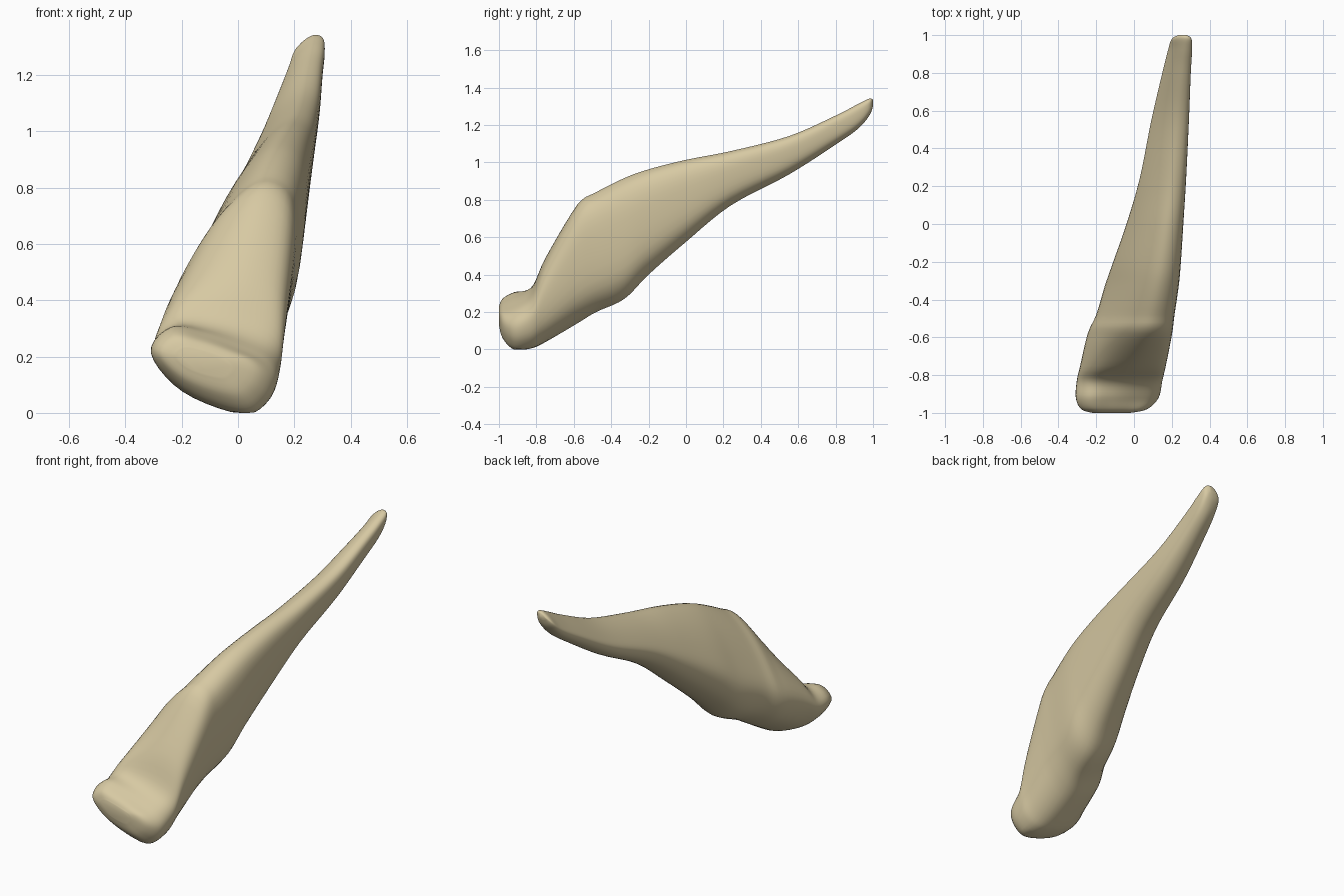
import bpy, bmesh

if "Cube" in bpy.data.objects:
    bpy.data.objects.remove(bpy.data.objects["Cube"])

# Cross-section outlines in a unit box (x, z), starting at the lower keel
BODY = [(.54, 0), (.88, .19), (1, .65), (.95, .92), (.71, 1), (.42, .86), (.15, .6), (0, .34), (.14, .11)]
SLAB = [(.74, 0), (.93, .13), (1, .39), (.92, .61), (.7, .77), (.43, .92), (.16, 1), (0, .71), (.27, .26)]

# Stations along the length: y, x min, x max, z min, z max, slab amount
STATIONS = [
    (-1.0, -.22, -.02, .13, .23, 1),
    (-.98, -.28, .07, .06, .27, 1),
    (-.92, -.308, .13, .0, .308, .95),
    (-.83, -.303, .15, .005, .36, .7),
    (-.75, -.285, .168, .04, .53, .35),
    (-.58, -.245, .2, .14, .775, 0),
    (-.48, -.2, .213, .2, .84, 0),
    (-.33, -.155, .235, .27, .915, 0),
    (-.2, -.11, .247, .4, .962, 0),
    (0, -.04, .26, .575, 1.013, 0),
    (.24, .03, .275, .77, 1.06, 0),
    (.55, .092, .29, .935, 1.14, 0),
    (.8, .15, .3, 1.095, 1.25, 0),
    (.92, .18, .307, 1.18, 1.312, 0),
    (.98, .2, .304, 1.25, 1.341, 0),
    (1.0, .235, .28, 1.3, 1.335, 0),
]


def spline(p0, p1, p2, p3, t):
    """Catmull-Rom blend of four tuples."""
    return tuple(.5 * (2*b + (c-a)*t + (2*a-5*b+4*c-d)*t*t + (3*b-a-3*c+d)*t**3)
                 for a, b, c, d in zip(p0, p1, p2, p3))


def round_outline(pts, steps=5):
    n = len(pts)
    return [spline(pts[i-1], pts[i], pts[(i+1) % n], pts[(i+2) % n], k/steps)
            for i in range(n) for k in range(steps)]


def refine(rows, steps=5):
    last = len(rows) - 1
    out = [spline(rows[max(i-1, 0)], rows[i], rows[i+1], rows[min(i+2, last)], k/steps)
           for i in range(last) for k in range(steps)]
    return out + [rows[-1]]


# Loft the tapering shaft through all sections
body, slab = round_outline(BODY), round_outline(SLAB)
bm = bmesh.new()
rings = []
for y, x0, x1, z0, z1, s in refine(STATIONS):
    s = min(max(s, 0), 1)
    ring = []
    for (bx, bz), (sx, sz) in zip(body, slab):
        u, w = bx + (sx-bx)*s, bz + (sz-bz)*s
        ring.append(bm.verts.new((x0 + (x1-x0)*u, y, max(0, z0 + (z1-z0)*w))))
    rings.append(ring)
n = len(body)
for a, b in zip(rings, rings[1:]):
    for i in range(n):
        j = (i+1) % n
        bm.faces.new((a[i], a[j], b[j], b[i]))

# Close both ends
bm.faces.new(rings[0])
bm.faces.new(rings[-1])
bmesh.ops.recalc_face_normals(bm, faces=bm.faces)

mesh = bpy.data.meshes.new("bone_shaft")
bm.to_mesh(mesh)
bm.free()
mesh.shade_smooth()
bone = bpy.data.objects.new("bone_shaft", mesh)
bpy.context.collection.objects.link(bone)

mat = bpy.data.materials.new("pale bone tan")
mat.diffuse_color = (.68, .585, .365, 1)
mat.use_nodes = True
mat.node_tree.nodes["Principled BSDF"].inputs["Base Color"].default_value = mat.diffuse_color
mesh.materials.append(mat)
